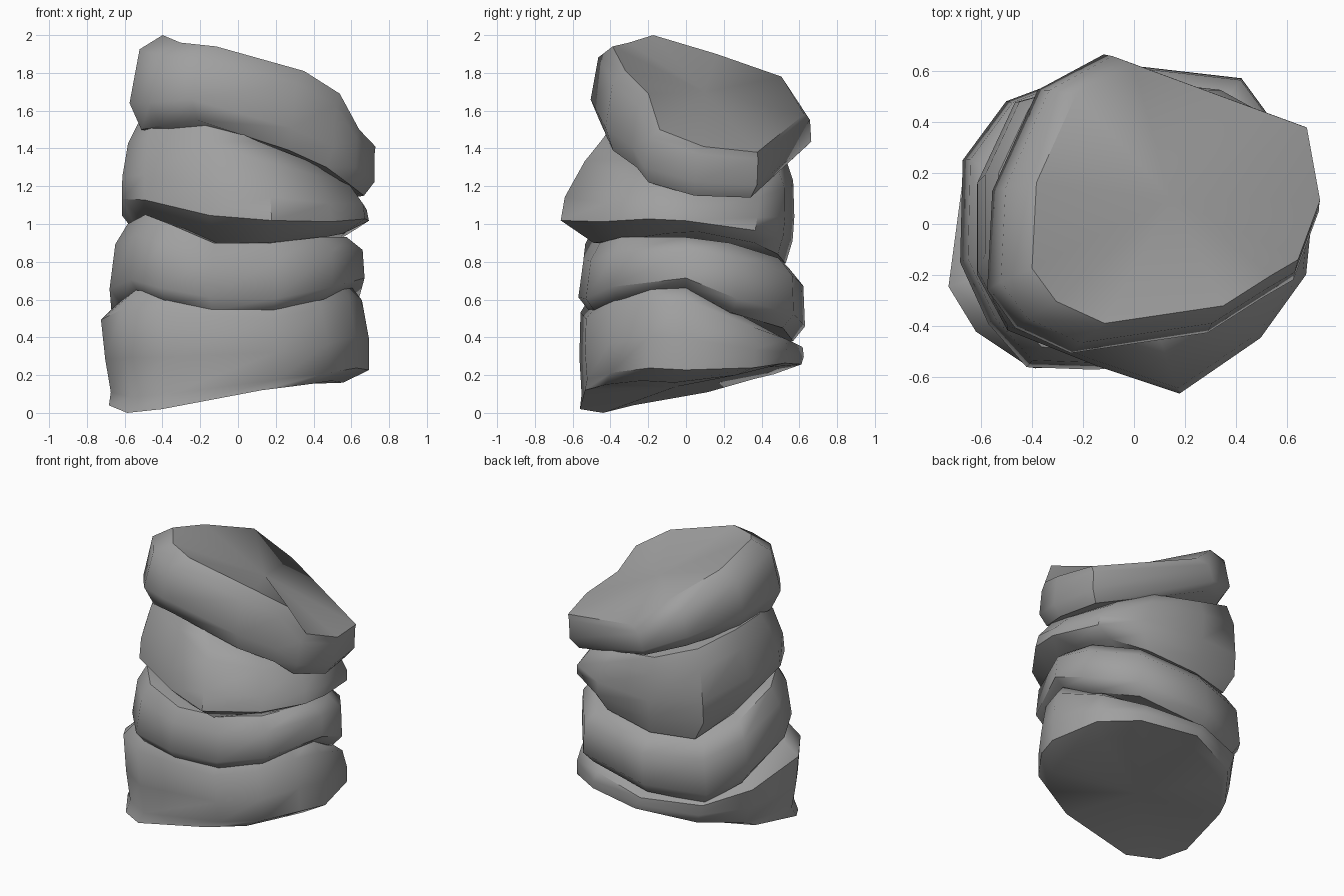
import bpy, bmesh, math

stone = bpy.data.materials.new("grey stone")
stone.diffuse_color = (0.35, 0.35, 0.35, 1)


def make_rock(name, outline, levels, angle=48):
    """Loft an outline of (x, y, z_low, z_high) through (height, scale, dx, dy) levels."""
    bm = bmesh.new()
    rings = []
    for t, s, dx, dy in levels:
        rings.append([bm.verts.new((x * s + dx, y * s + dy, lo + (hi - lo) * t))
                      for x, y, lo, hi in outline])
    n = len(outline)
    for a, b in zip(rings, rings[1:]):
        for i in range(n):
            j = (i + 1) % n
            bm.faces.new((a[i], a[j], b[j], b[i]))
    # broad worn faces on top and underneath
    caps = [bm.faces.new(rings[0][::-1]), bm.faces.new(rings[-1])]
    bmesh.ops.poke(bm, faces=caps)
    bmesh.ops.recalc_face_normals(bm, faces=bm.faces)
    mesh = bpy.data.meshes.new(name)
    bm.to_mesh(mesh)
    bm.free()
    mesh.materials.append(stone)
    obj = bpy.data.objects.new(name, mesh)
    bpy.context.collection.objects.link(obj)
    bpy.ops.object.select_all(action='DESELECT')
    obj.select_set(True)
    bpy.context.view_layer.objects.active = obj
    bpy.ops.object.shade_smooth_by_angle(angle=math.radians(angle))
    return obj


# wedge-shaped base rock, thick at the front, thin at the back
make_rock("base_rock", [
    (.69, 0, .16, .68), (.61, .37, .20, .50), (.36, .54, .24, .42), (-.05, .63, .24, .37),
    (-.45, .48, .18, .37), (-.66, .20, .11, .46), (-.72, -.25, .04, .58),
    (-.61, -.43, 0, .65), (-.40, -.57, .02, .63), (.20, -.54, .12, .57),
    (.47, -.41, .15, .63), (.62, -.20, .17, .69)],
    [(0, .88, -.05, -.06), (.13, .97, .025, 0), (.45, .99, .01, 0),
     (.84, .98, -.02, 0), (1, .87, -.01, 0)])

# lower slab, sinking toward the back
make_rock("lower_slab", [
    (.67, 0, .66, .93), (.64, .27, .53, .90), (.42, .57, .45, .82), (-.10, .63, .38, .77),
    (-.50, .48, .34, .79), (-.67, .25, .45, .89), (-.68, -.15, .57, 1.0),
    (-.57, -.39, .62, 1.05), (-.42, -.56, .58, 1.0), (-.15, -.57, .54, .90),
    (.20, -.53, .53, .90), (.50, -.40, .60, .93)],
    [(0, .9, 0, 0), (.2, 1, 0, 0), (.75, .97, .01, .01), (1, .86, 0, 0)])

# middle rock with a jutting front lip
make_rock("middle_rock", [
    (.70, 0, .96, 1.22), (.62, .37, .90, 1.20), (.35, .52, .84, 1.28), (-.10, .57, .79, 1.34),
    (-.47, .47, .79, 1.45), (-.62, .15, .91, 1.52), (-.62, -.20, 1.02, 1.53),
    (-.50, -.42, 1.0, 1.58), (-.15, -.56, .90, 1.56), (.18, -.67, .90, 1.44),
    (.50, -.45, .92, 1.34), (.68, -.20, .95, 1.30)],
    [(0, .82, 0, .06), (.22, .99, 0, 0), (.45, .98, -.005, .015),
     (.8, .89, -.03, .06), (1, .79, -.04, .08)])

# tilted top rock, falling to the right and back
make_rock("top_rock", [
    (.73, .05, 1.15, 1.41), (.67, .38, 1.14, 1.38), (-.12, .67, 1.38, 1.58),
    (-.38, .53, 1.46, 1.78), (-.56, .13, 1.49, 1.90), (-.58, -.26, 1.50, 2.0),
    (-.47, -.41, 1.52, 1.96), (-.25, -.51, 1.55, 1.94), (.29, -.43, 1.39, 1.81),
    (.51, -.29, 1.30, 1.69), (.63, -.22, 1.22, 1.50)],
    [(0, .9, .01, 0), (.28, .99, 0, 0), (.85, .95, .03, .02), (1, .86, .1, .05)])
